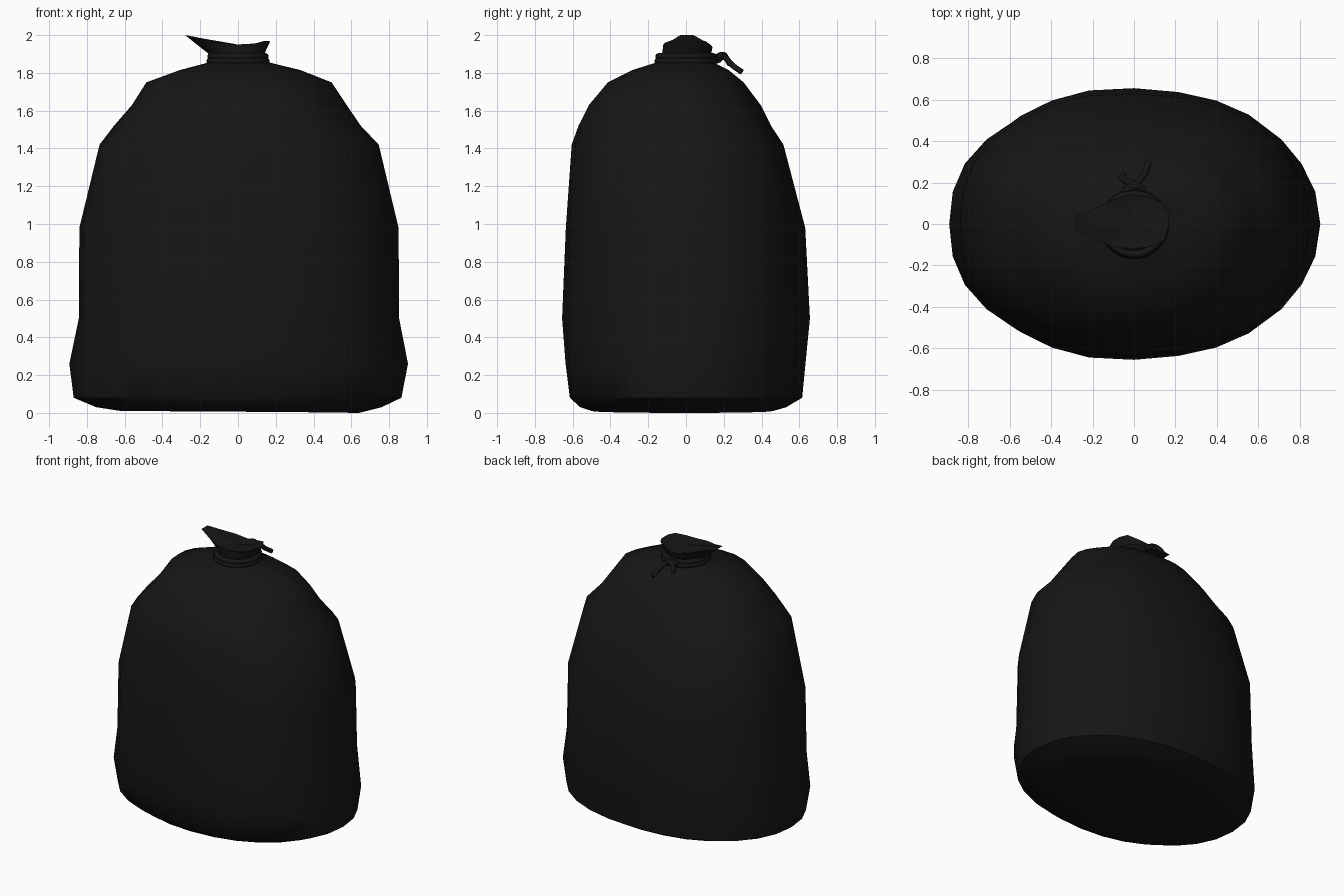
import bpy, bmesh, math
from mathutils import Vector

if "Cube" in bpy.data.objects:
    bpy.data.objects.remove(bpy.data.objects["Cube"])

mat = bpy.data.materials.new("black_plastic")
mat.diffuse_color = (0.008, 0.008, 0.008, 1)
mat.use_nodes = True
mat.node_tree.nodes["Principled BSDF"].inputs["Base Color"].default_value = mat.diffuse_color


def finish(ob, angle=50):
    ob.data.materials.append(mat)
    bpy.ops.object.select_all(action='DESELECT')
    ob.select_set(True)
    bpy.context.view_layer.objects.active = ob
    bpy.ops.object.shade_smooth_by_angle(angle=math.radians(angle))


def loft(name, rings, cap_start=False, centre_end=None, angle=50):
    bm = bmesh.new()
    loops = [[bm.verts.new(p) for p in r] for r in rings]
    n = len(rings[0])
    for a, b in zip(loops, loops[1:]):
        for i in range(n):
            j = (i + 1) % n
            bm.faces.new((a[i], a[j], b[j], b[i]))
    if cap_start:
        bm.faces.new(loops[0][::-1])
    if centre_end:
        c = bm.verts.new(centre_end)
        for i in range(n):
            bm.faces.new((loops[-1][i], loops[-1][(i + 1) % n], c))
    me = bpy.data.meshes.new(name)
    bm.to_mesh(me)
    bm.free()
    ob = bpy.data.objects.new(name, me)
    bpy.context.collection.objects.link(ob)
    finish(ob, angle)


def tube(name, pts, radius, cyclic=False):
    cu = bpy.data.curves.new(name, 'CURVE')
    cu.dimensions = '3D'
    cu.bevel_depth = radius
    cu.bevel_resolution = 2
    cu.resolution_u = 4
    cu.use_fill_caps = True
    sp = cu.splines.new('BEZIER')
    sp.bezier_points.add(len(pts) - 1)
    for bp, p in zip(sp.bezier_points, pts):
        bp.co = p
        bp.handle_left_type = bp.handle_right_type = 'AUTO'
    sp.use_cyclic_u = cyclic
    ob = bpy.data.objects.new(name, cu)
    bpy.context.collection.objects.link(ob)
    bpy.context.view_layer.objects.active = ob
    bpy.ops.object.select_all(action='DESELECT')
    ob.select_set(True)
    bpy.ops.object.convert(target='MESH')
    finish(bpy.context.object)


# Bag body: height, left, right, front, back extents, squareness, crease depth
profile = [
    (0.01, .62, .64, .50, .46, 2.1, 0),
    (0.03, .75, .76, .56, .53, 2.1, 0),
    (0.08, .87, .865, .615, .615, 2.15, 0),
    (0.26, .90, .90, .64, .635, 2.15, .004),
    (0.50, .853, .853, .66, .66, 2.2, .006),
    (0.98, .85, .85, .64, .635, 2.2, .006),
    (1.42, .745, .745, .61, .52, 2.2, .008),
    (1.52, .67, .65, .575, .455, 2.15, .01),
    (1.63, .575, .575, .52, .40, 2.1, .012),
    (1.75, .50, .495, .42, .31, 2.0, .015),
    (1.815, .32, .33, .29, .23, 2.0, .02),
    (1.86, .145, .145, .145, .14, 2.0, .03),
    (1.90, .125, .125, .13, .125, 2.0, .03),
]
N = 28
body = []
for z, l, r, f, b, e, k in profile:
    ring = []
    for i in range(N):
        a = 2 * math.pi * i / N
        c, s = math.cos(a), math.sin(a)
        m = 1 - k + k * math.cos(7 * a)
        x = math.copysign(abs(c) ** (2 / e), c) * (r if c > 0 else l)
        y = math.copysign(abs(s) ** (2 / e), s) * (b if s > 0 else f)
        ring.append((x * m, y * m, z - (0.01 * x / .64 if z < .02 and x > 0 else 0)))
    body.append(ring)
loft("bag_body", body, cap_start=True)

# Flared, crumpled mouth above the tie
rim = [(.17, .05, 1.965), (.14, .10, 1.97), (.06, .135, 1.945), (-.02, .14, 1.935),
       (-.10, .12, 1.955), (-.19, .075, 1.98), (-.28, .04, 2.0), (-.28, -.03, 2.0),
       (-.19, -.07, 1.975), (-.10, -.11, 1.96), (-.01, -.12, 1.95), (.08, -.11, 1.955),
       (.145, -.08, 1.965), (.165, -.02, 1.97)]
neck, inner = [], []
for x, y, z in rim:
    d = Vector((x + .0, y)).normalized()
    neck.append((d.x * .13, d.y * .13, 1.88))
    inner.append((x * .62, y * .55, z - .02))
loft("bag_mouth", [neck, rim, inner], centre_end=(0, 0, 1.95), angle=60)

# String wrapped twice round the neck
for name, z, r in (("tie_lower", 1.862, .15), ("tie_upper", 1.887, .145)):
    tube(name, [(r * math.cos(t * math.pi / 4), r * math.sin(t * math.pi / 4), z)
                for t in range(8)], .018, True)

# Knot and two loose ends at the back
tube("tie_knot", [(-.04, .16, 1.875), (0, .185, 1.89), (.04, .165, 1.87)], .022)
tube("tie_end_long", [(-.01, .16, 1.875), (.02, .20, 1.885), (.05, .24, 1.845),
                      (.07, .295, 1.805)], .016)
tube("tie_end_short", [(.04, .16, 1.87), (0, .195, 1.895), (-.05, .215, 1.875),
                       (-.055, .235, 1.845)], .016)
